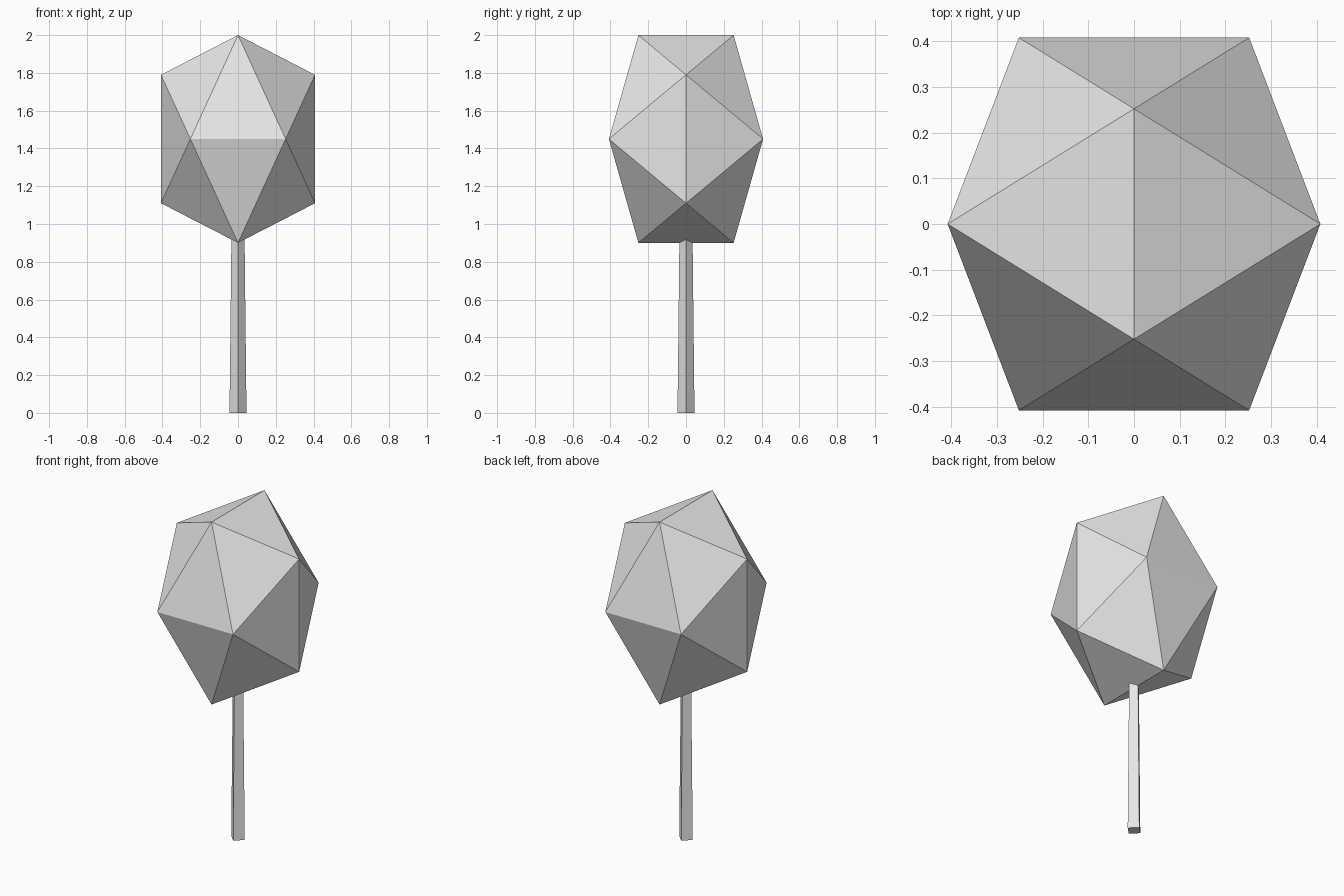
import bpy, bmesh, math

if "Cube" in bpy.data.objects:
    bpy.data.objects.remove(bpy.data.objects["Cube"])

GREY = bpy.data.materials.new("light_grey")
GREY.diffuse_color = (0.8, 0.8, 0.8, 1.0)
GREY.use_nodes = True
GREY.node_tree.nodes["Principled BSDF"].inputs["Base Color"].default_value = GREY.diffuse_color


def finish(name, bm):
    """Turn a bmesh into a flat-shaded object."""
    bmesh.ops.recalc_face_normals(bm, faces=bm.faces)
    mesh = bpy.data.meshes.new(name)
    bm.to_mesh(mesh)
    bm.free()
    mesh.materials.append(GREY)
    obj = bpy.data.objects.new(name, mesh)
    bpy.context.collection.objects.link(obj)
    return obj


# Foliage: icosahedron from three golden rectangles, stretched upwards
PHI = (1 + math.sqrt(5)) / 2
WIDE, TALL = 0.408, 0.55
bm = bmesh.new()
for a in (-1, 1):
    for b in (-1, 1):
        bm.verts.new((0, a * WIDE / PHI, b * TALL))
        bm.verts.new((a * WIDE, 0, b * TALL / PHI))
        bm.verts.new((a * WIDE / PHI, b * WIDE, 0))
bmesh.ops.convex_hull(bm, input=list(bm.verts))
foliage = finish("foliage", bm)
foliage.location.z = 1.45

# Trunk: tapered four-sided post, corners on the x and y axes
BOTTOM_R, TOP_R, HEIGHT = 0.045, 0.034, 1.0
bm = bmesh.new()
rings = []
for radius, z in ((BOTTOM_R, 0), (TOP_R, HEIGHT)):
    rings.append([bm.verts.new((radius * math.cos(i * math.pi / 2),
                                radius * math.sin(i * math.pi / 2), z))
                  for i in range(4)])
low, high = rings
for i in range(4):
    j = (i + 1) % 4
    bm.faces.new((low[i], low[j], high[j], high[i]))
bm.faces.new(low[::-1])
bm.faces.new(high)
finish("trunk", bm)
